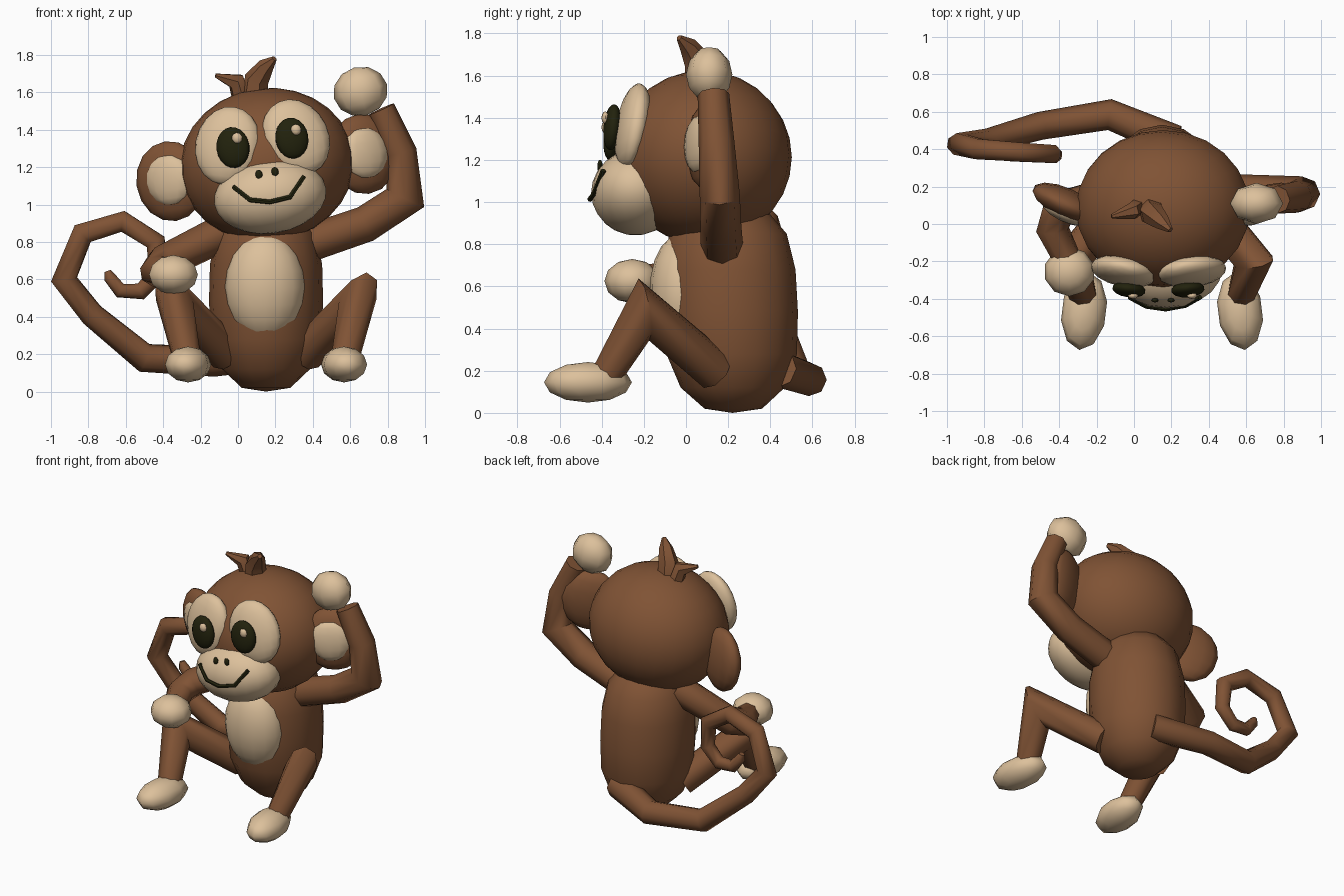
import bpy, bmesh, math
from mathutils import Vector, Matrix

if "Cube" in bpy.data.objects:
    bpy.data.objects.remove(bpy.data.objects["Cube"])

def mat(name, rgb):
    m = bpy.data.materials.new(name)
    m.diffuse_color = (*rgb, 1)
    m.use_nodes = True
    m.node_tree.nodes["Principled BSDF"].inputs["Base Color"].default_value = m.diffuse_color
    return m

BROWN = mat("brown fur", (0.215, 0.086, 0.035))
CREAM = mat("cream skin", (0.72, 0.53, 0.33))
DARK = mat("dark eye", (0.016, 0.016, 0.004))

def finish(name, bm, material, angle=50):
    bmesh.ops.recalc_face_normals(bm, faces=bm.faces)
    me = bpy.data.meshes.new(name)
    bm.to_mesh(me)
    bm.free()
    me.materials.append(material)
    for p in me.polygons:
        p.use_smooth = True
    me.set_sharp_from_angle(angle=math.radians(angle))
    ob = bpy.data.objects.new(name, me)
    bpy.context.collection.objects.link(ob)
    return ob

def rot(axis, deg):
    return Matrix.Rotation(math.radians(deg), 4, axis)

def ball(name, loc, radii, material, r=Matrix(), seg=16, rings=10):
    bm = bmesh.new()
    bmesh.ops.create_uvsphere(bm, u_segments=seg, v_segments=rings, radius=1)
    bm.transform(Matrix.Translation(loc) @ r @ Matrix.Diagonal((*radii, 1)))
    return finish(name, bm, material, 60)

def tube(name, pts, material, sides=8):
    """Mitred tube through (x, y, z, radius) points."""
    c = [Vector(p[:3]) for p in pts]
    d = [(b - a).normalized() for a, b in zip(c, c[1:])]
    u = d[0].orthogonal().normalized()
    bm, rings = bmesh.new(), []
    for i, p in enumerate(c):
        din, dout = d[max(i - 1, 0)], d[min(i, len(d) - 1)]
        n = (din + dout).normalized()
        v = din.cross(u)
        ring = []
        for k in range(sides):
            a = math.tau * k / sides
            off = (u * math.cos(a) + v * math.sin(a)) * pts[i][3]
            off -= din * (off.dot(n) / din.dot(n))
            ring.append(bm.verts.new(p + off))
        rings.append(ring)
        u = din.rotation_difference(dout) @ u
    for a, b in zip(rings, rings[1:]):
        for k in range(sides):
            j = (k + 1) % sides
            bm.faces.new((a[k], a[j], b[j], b[k]))
    bm.faces.new(rings[0])
    bm.faces.new(rings[-1])
    return finish(name, bm, material)

MID = 0.15          # the body's centre line in x
ROLL = rot('Y', -8)  # sideways tilt of the head

# Body: turned profile, slightly deeper than wide and leaning forward
profile = [(0.13, 0.02), (0.235, 0.12), (0.295, 0.28), (0.305, 0.48),
           (0.3, 0.68), (0.265, 0.85), (0.17, 0.97)]
bm = bmesh.new()
rings = []
for r, z in profile:
    rings.append([bm.verts.new((MID + r * math.cos(math.tau * k / 16),
                                0.225 - 0.03 * z + 1.05 * r * math.sin(math.tau * k / 16), z))
                  for k in range(16)])
ends = [bm.verts.new((MID, 0.22, 0.0)), bm.verts.new((MID, 0.2, 1.01))]
for k in range(16):
    j = (k + 1) % 16
    for a, b in zip(rings, rings[1:]):
        bm.faces.new((a[k], a[j], b[j], b[k]))
    bm.faces.new((ends[0], rings[0][j], rings[0][k]))
    bm.faces.new((ends[1], rings[-1][k], rings[-1][j]))
finish("body", bm, BROWN, 60)
ball("belly_patch", (MID - 0.005, -0.01, 0.56), (0.215, 0.162, 0.29), CREAM, rot('X', 3))

# Head, muzzle and nostrils
ball("head", (0.155, 0.082, 1.213), (0.468, 0.42, 0.41), BROWN, ROLL, 24, 14)
ball("muzzle", (0.172, -0.24, 1.045), (0.302, 0.21, 0.2), CREAM, ROLL, 20, 12)
for side, x, z in (("right", 0.112, 1.16), ("left", 0.198, 1.175)):
    ball(side + "_nostril", (x, -0.408, z), (0.019, 0.012, 0.026), DARK, ROLL, 8, 6)
tube("mouth", [(-0.025, -0.392, 1.095, 0.013), (0.064, -0.44, 1.025, 0.013),
               (0.17, -0.455, 1.014, 0.013), (0.278, -0.435, 1.04, 0.013),
               (0.353, -0.392, 1.15, 0.013)], DARK, 6)

# Ears, eye patches, eyes and highlights, given per side
for s, side, ear, patch, eye, glint in (
        (-1, "right", (-0.36, 1.125), (-0.055, 1.315), (-0.027, 1.305), (-0.005, 1.355)),
        (1, "left", (0.67, 1.27), (0.31, 1.36), (0.288, 1.355), (0.31, 1.40))):
    turn = ROLL @ rot('Z', 25 * s)
    ball(side + "_ear", (ear[0], 0.11, ear[1]), (0.2, 0.08, 0.215), BROWN, turn, 14, 8)
    ball(side + "_inner_ear", (ear[0] + 0.01 * s, 0.06, ear[1] + 0.005),
         (0.135, 0.048, 0.137), CREAM, turn, 12, 8)
    lean = ROLL @ rot('Z', 10 * s) @ rot('X', -10) @ rot('Y', -16 * s)
    ball(side + "_eye_patch", (patch[0], -0.253, patch[1]), (0.178, 0.077, 0.212), CREAM, lean)
    ball(side + "_eye", (eye[0], -0.35, eye[1]), (0.09, 0.042, 0.11), DARK,
         ROLL @ rot('Z', 6 * s) @ rot('X', -5), 14, 10)
    ball(side + "_eye_glint", (glint[0], -0.383, glint[1]), (0.028, 0.018, 0.03),
         CREAM, ROLL, 8, 6)

# Hair tufts
tube("large_hair_tuft", [(0.09, 0.07, 1.55, 0.075), (0.10, 0.055, 1.67, 0.065),
                         (0.15, 0.01, 1.74, 0.045), (0.195, -0.033, 1.78, 0.015)], BROWN, 6)
tube("small_hair_tuft", [(0.02, 0.09, 1.55, 0.05), (-0.01, 0.07, 1.66, 0.045),
                         (-0.12, 0.04, 1.69, 0.012)], BROWN, 6)

# Arms: one raised, one resting on the knee
tube("raised_arm", [(0.40, 0.17, 0.80, 0.1), (0.68, 0.165, 0.895, 0.097),
                    (0.895, 0.16, 1.035, 0.095), (0.87, 0.145, 1.28, 0.085),
                    (0.765, 0.13, 1.51, 0.075)], BROWN)
ball("raised_hand", (0.655, 0.11, 1.605), (0.147, 0.11, 0.132), CREAM, rot('Y', -15), 8, 6)
tube("resting_arm", [(-0.06, 0.17, 0.86, 0.1), (-0.40, 0.08, 0.69, 0.092),
                     (-0.435, -0.03, 0.645, 0.085), (-0.36, -0.18, 0.63, 0.075)], BROWN)
ball("resting_hand", (-0.345, -0.255, 0.625), (0.137, 0.132, 0.105), CREAM, Matrix(), 10, 6)

# Legs and feet, mirrored about the body's centre line
for s, side in ((-1, "right"), (1, "left")):
    tube(side + "_leg", [(MID + 0.21 * s, 0.14, 0.2, 0.1),
                         (MID + 0.49 * s, -0.2, 0.49, 0.098),
                         (MID + 0.42 * s, -0.385, 0.165, 0.075)], BROWN)
    ball(side + "_foot", (MID + 0.417 * s, -0.465, 0.145), (0.122, 0.21, 0.096),
         CREAM, rot('Z', 7 * s), 10, 6)

# Curled tail
tube("tail", [(0.22, 0.44, 0.21, 0.09), (-0.13, 0.585, 0.16, 0.08),
              (-0.5, 0.525, 0.18, 0.075), (-0.78, 0.445, 0.41, 0.066),
              (-0.93, 0.425, 0.6, 0.063), (-0.83, 0.40, 0.845, 0.059),
              (-0.615, 0.385, 0.91, 0.055), (-0.44, 0.375, 0.8, 0.052),
              (-0.43, 0.37, 0.63, 0.047), (-0.52, 0.37, 0.535, 0.043),
              (-0.63, 0.37, 0.54, 0.038), (-0.685, 0.37, 0.61, 0.034),
              (-0.697, 0.37, 0.645, 0.018)], BROWN)
